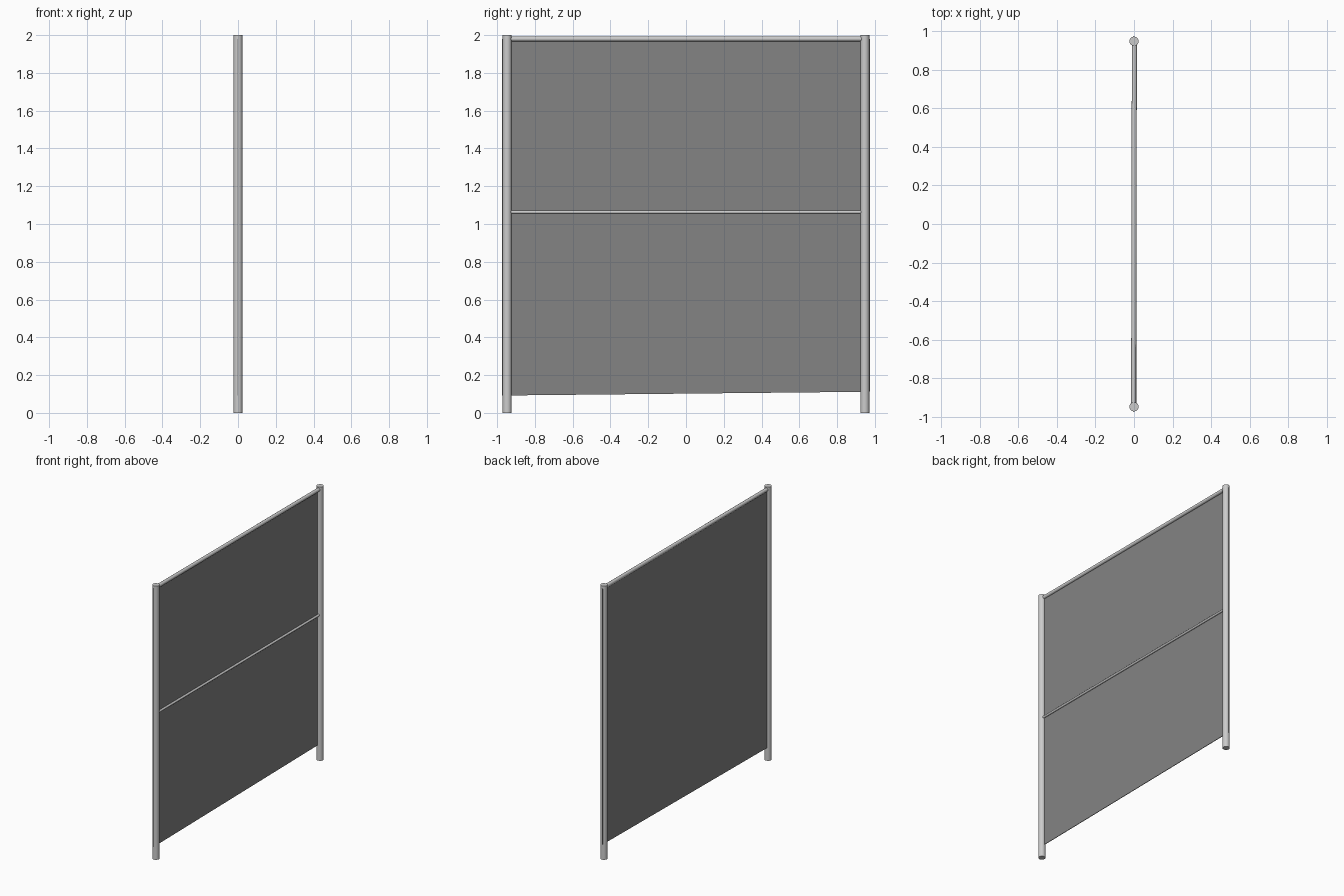
import bpy, bmesh, math
from mathutils import Vector

if "Cube" in bpy.data.objects:
    bpy.data.objects.remove(bpy.data.objects["Cube"])


def material(name, v):
    m = bpy.data.materials.new(name)
    m.diffuse_color = (v, v, v, 1)
    m.use_nodes = True
    m.node_tree.nodes["Principled BSDF"].inputs["Base Color"].default_value = m.diffuse_color
    return m


metal = material("light_grey_metal", 0.6)
mesh_grey = material("dark_grey_sheet", 0.23)


def tube(name, a, b, radius, sides=16):
    a, b = Vector(a), Vector(b)
    d = b - a
    bpy.ops.mesh.primitive_cylinder_add(vertices=sides, radius=radius, depth=d.length,
                                        location=(a + b) / 2)
    o = bpy.context.object
    o.name = name
    o.rotation_euler = d.to_track_quat('Z', 'Y').to_euler()
    o.data.materials.append(metal)
    bpy.ops.object.shade_smooth_by_angle(angle=math.radians(40))
    return o


# Upright posts
for side, label in ((-1, "left"), (1, "right")):
    tube(label + "_post", (0, side * 0.947, 0), (0, side * 0.947, 2), 0.024)

# Top rail and thinner middle rail (on the +x face)
tube("top_rail", (-0.002, -0.947, 1.98), (0.002, 0.947, 1.98), 0.013)
tube("middle_rail", (0.004, -0.947, 1.063), (0.004, 0.947, 1.063), 0.008)

# Thin infill sheet with a slightly sloping lower edge
bm = bmesh.new()
outline = [(-0.975, 0.092), (0.975, 0.112), (0.975, 1.98), (-0.975, 1.98)]
face = bm.faces.new([bm.verts.new((-0.006, y, z)) for y, z in outline])
ext = bmesh.ops.extrude_face_region(bm, geom=[face])
bmesh.ops.translate(bm, vec=(0.004, 0, 0),
                    verts=[g for g in ext["geom"] if isinstance(g, bmesh.types.BMVert)])
bmesh.ops.recalc_face_normals(bm, faces=bm.faces)
me = bpy.data.meshes.new("infill_sheet")
bm.to_mesh(me)
bm.free()
me.materials.append(mesh_grey)
sheet = bpy.data.objects.new("infill_sheet", me)
bpy.context.collection.objects.link(sheet)
